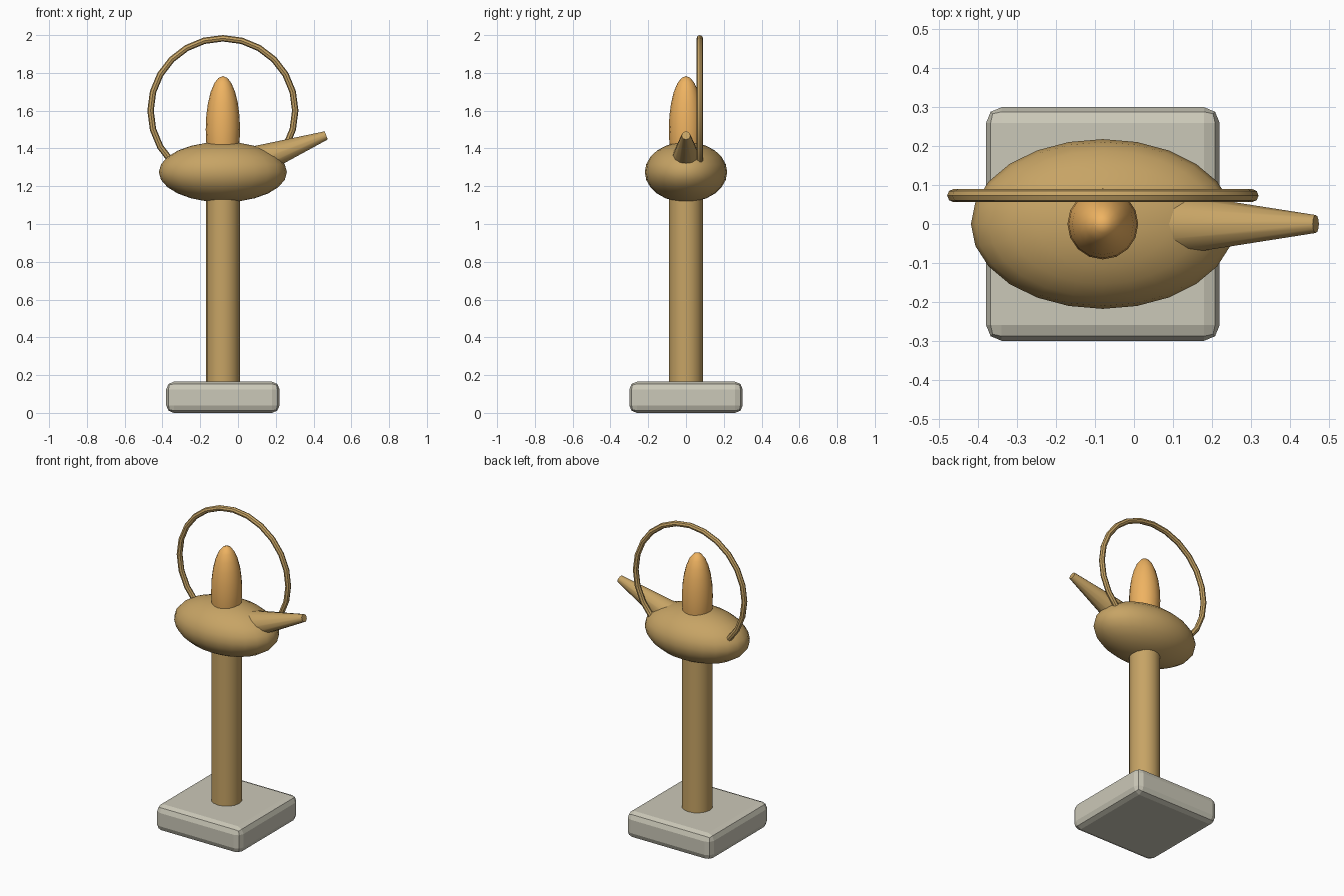
import bpy, math
from mathutils import Vector

if "Cube" in bpy.data.objects:
    bpy.data.objects.remove(bpy.data.objects["Cube"])

CX = -0.08  # axis of the post


def material(name, rgb):
    m = bpy.data.materials.new(name)
    m.diffuse_color = (*rgb, 1)
    m.use_nodes = True
    m.node_tree.nodes["Principled BSDF"].inputs["Base Color"].default_value = m.diffuse_color
    return m


brass = material("brass", (0.57, 0.37, 0.13))
flame_orange = material("flame_orange", (0.86, 0.45, 0.12))
stone = material("stone", (0.60, 0.58, 0.48))


def finish(name, mat, scale=None, smooth=True):
    o = bpy.context.object
    o.name = name
    o.data.materials.append(mat)
    if scale:
        o.scale = scale
        bpy.ops.object.transform_apply(location=False, rotation=False, scale=True)
    if smooth:
        bpy.ops.object.shade_smooth_by_angle(angle=math.radians(40))
    return o


# Stone plinth with rounded edges
bpy.ops.mesh.primitive_cube_add(size=1, location=(CX, 0, 0.0825))
plinth = finish("plinth", stone, (0.6, 0.6, 0.165), smooth=False)
bevel = plinth.modifiers.new("bevel", "BEVEL")
bevel.width = 0.04
bevel.segments = 2

# Post
bpy.ops.mesh.primitive_cylinder_add(vertices=16, radius=0.09, depth=1.1, location=(CX, 0, 0.70))
finish("post", brass)

# Lamp body
bpy.ops.mesh.primitive_uv_sphere_add(segments=24, ring_count=12, radius=1, location=(CX, 0, 1.275))
finish("lamp_body", brass, (0.339, 0.218, 0.16))

# Flame
bpy.ops.mesh.primitive_uv_sphere_add(segments=16, ring_count=12, radius=1, location=(CX, 0, 1.5))
finish("flame", flame_orange, (0.091, 0.091, 0.283))

# Tapered spout, its wide end sunk in the body
start, tip = Vector((0.073, 0, 1.324)), Vector((0.467, 0, 1.469))
axis = tip - start
bpy.ops.mesh.primitive_cone_add(vertices=12, radius1=0.085, radius2=0.023, depth=axis.length,
                                location=(start + tip) / 2,
                                rotation=axis.to_track_quat("Z", "Y").to_euler())
finish("spout", brass)

# Ring handle, its lower part sunk in the body
bpy.ops.mesh.primitive_torus_add(major_segments=24, minor_segments=8, major_radius=0.383,
                                 minor_radius=0.017, location=(CX, 0.073, 1.6),
                                 rotation=(math.pi / 2, 0, 0))
finish("ring_handle", brass)
